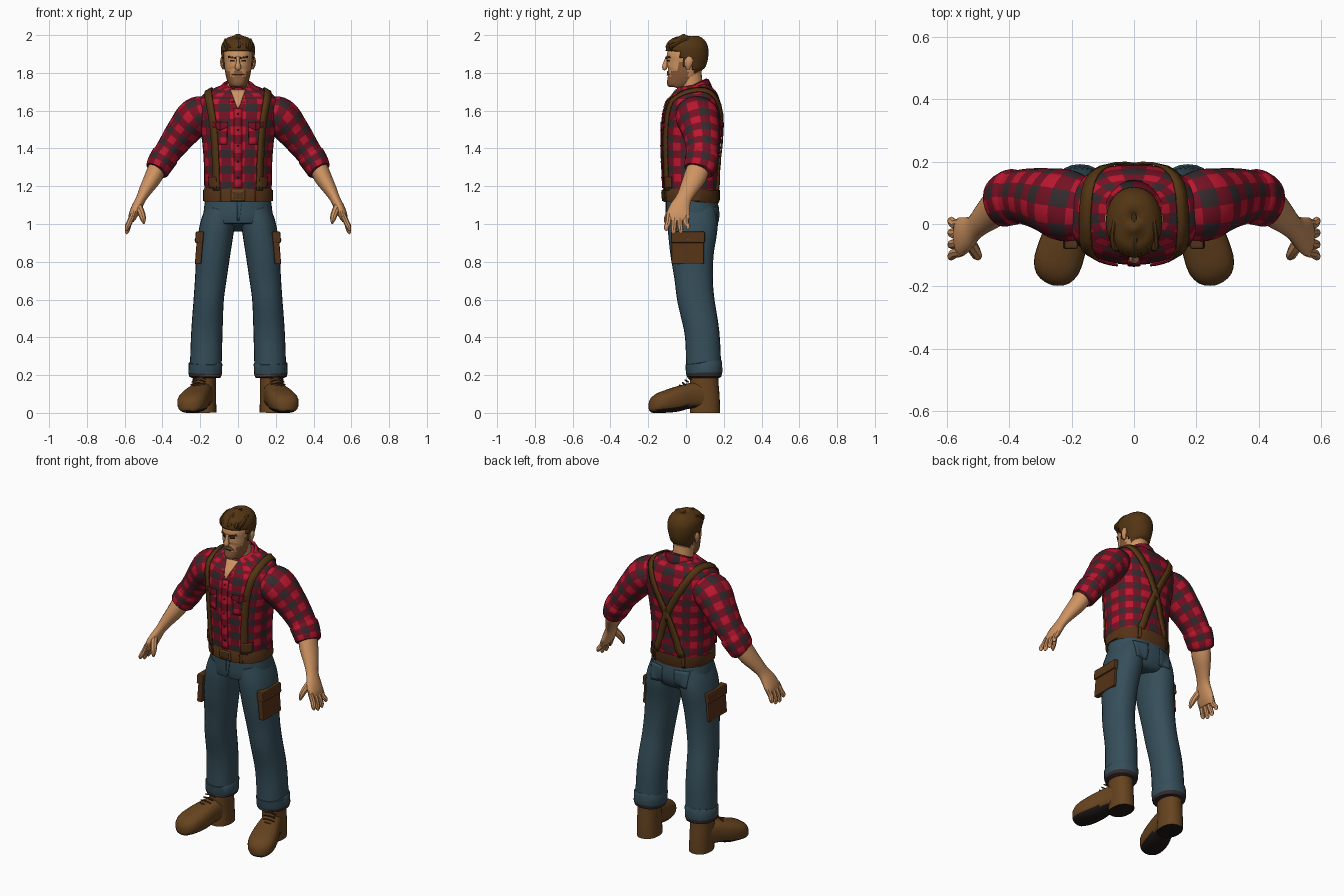
import bpy, bmesh, math
from mathutils import Vector
from mathutils.bvhtree import BVHTree

if "Cube" in bpy.data.objects:
    bpy.data.objects.remove(bpy.data.objects["Cube"])


def colour(name, r, g, b):
    m = bpy.data.materials.new(name)
    m.diffuse_color = [(c / 255) ** 2.2 for c in (r, g, b)] + [1]
    m.use_nodes = True
    m.node_tree.nodes["Principled BSDF"].inputs["Base Color"].default_value = m.diffuse_color
    return m


RED = colour("shirt red", 186, 29, 50)
WINE = colour("shirt dark red", 116, 24, 40)
BLACK = colour("shirt charcoal", 54, 46, 48)
DENIM = colour("denim blue", 56, 79, 90)
BOOT = colour("boot brown", 102, 69, 36)
LEATHER = colour("leather brown", 86, 54, 29)
HAIR = colour("hair brown", 84, 56, 26)
SKIN = colour("skin", 205, 146, 98)
BEARD = colour("beard brown", 138, 92, 60)
SOLE = colour("sole black", 36, 29, 28)
PLAID = [RED, WINE, BLACK]


def build(name, verts, faces, mats, idx=None, rule=None, mirror=False, solid=0, angle=40):
    me = bpy.data.meshes.new(name)
    me.from_pydata([tuple(v) for v in verts], [], faces)
    for m in mats:
        me.materials.append(m)
    if idx:
        for poly, i in zip(me.polygons, idx):
            poly.material_index = i
    bm = bmesh.new()
    bm.from_mesh(me)
    bmesh.ops.recalc_face_normals(bm, faces=bm.faces)
    if rule:
        for f in bm.faces:
            f.material_index = rule(f.calc_center_median(), f.normal)
    for f in bm.faces:
        f.smooth = True
    bm.to_mesh(me)
    bm.free()
    me.set_sharp_from_angle(angle=math.radians(angle))
    ob = bpy.data.objects.new(name, me)
    bpy.context.collection.objects.link(ob)
    if solid:
        s = ob.modifiers.new("thickness", 'SOLIDIFY')
        s.thickness, s.offset = solid, 0
    if mirror:
        ob.modifiers.new("mirror", 'MIRROR').use_mirror_merge = False
    return ob


def resample(rings, rows):
    """Smooth a list of points and space them evenly."""
    P = [Vector(r) for r in rings]
    P = [P[0] * 2 - P[1]] + P + [P[-1] * 2 - P[-2]]
    D = []
    for i in range(1, len(P) - 2):
        a, b, c, d = P[i - 1:i + 3]
        for k in range(12):
            t = k / 12
            D.append(0.5 * (2 * b + (c - a) * t + (2 * a - 5 * b + 4 * c - d) * t * t
                            + (3 * b - a - 3 * c + d) * t ** 3))
    D.append(P[-2])
    L = [0]
    for a, b in zip(D, D[1:]):
        L.append(L[-1] + (b - a).length)
    out, j = [], 0
    for k in range(rows + 1):
        s = L[-1] * k / rows
        while j < len(L) - 2 and L[j + 1] < s:
            j += 1
        out.append(D[j].lerp(D[j + 1], (s - L[j]) / (L[j + 1] - L[j])))
    return out


def checks(u, v):
    return (u // 2) % 2 + (v // 2) % 2


def tube(name, rings, mats, n=16, p=2, rows=0, ref=(0, 1, 0), plaid=False, upright=False, **kw):
    """Loft of rounded rings: x, y, z, half width, half depth."""
    R = resample(rings, rows) if rows else [Vector(r) for r in rings]
    C = [Vector(r[:3]) for r in R]
    verts, faces, idx = [], [], []
    for i, r in enumerate(R):
        t = C[min(i + 1, len(C) - 1)] - C[max(i - 1, 0)]
        if upright:
            t.z = 0
        t.normalize()
        b = Vector(ref)
        b = (b - t * b.dot(t)).normalized()
        a = b.cross(t)
        for k in range(n):
            w = 2 * math.pi * k / n
            c, s = (math.copysign(abs(q) ** (2 / p), q) for q in (math.cos(w), math.sin(w)))
            verts.append(C[i] + a * c * r[3] + b * s * r[4])
    for i in range(len(R) - 1):
        for k in range(n):
            q = (k + 1) % n
            faces.append((i * n + k, i * n + q, i * n + n + q, i * n + n + k))
            idx.append(checks(k, i) if plaid else 0)
    faces += [tuple(range(n)), tuple(range(len(verts) - n, len(verts)))]
    return build(name, verts, faces, mats, idx + [0, 0], **kw)


def stack(levels):
    """Rings from z, half width, front y, back y."""
    return [(0, (f + b) / 2, z, w, (b - f) / 2) for z, w, f, b in levels]


def tree(*obs):
    V, F = [], []
    for o in obs:
        k = len(V)
        V += [v.co.copy() for v in o.data.vertices]
        F += [[i + k for i in q.vertices] for q in o.data.polygons]
    return BVHTree.FromPolygons(V, F)


def patch(name, quad, surf, mats, side=-1, off=0.003, nu=6, nv=6, plaid=False, **kw):
    """Thin plate with x, z corners, laid on the front (-1) or back (1) of a surface."""
    q = [Vector(c) for c in quad]
    verts, faces, idx = [], [], []
    for j in range(nv + 1):
        for i in range(nu + 1):
            p = q[0].lerp(q[1], i / nu).lerp(q[3].lerp(q[2], i / nu), j / nv)
            hit = surf.ray_cast(Vector((p.x, side, p.y)), Vector((0, -side, 0)))[0]
            hit = hit or surf.find_nearest(Vector((p.x, side * .1, p.y)))[0]
            verts.append(hit + Vector((0, side * off, 0)))
            if i < nu and j < nv:
                k = j * (nu + 1) + i
                faces.append((k, k + 1, k + nu + 2, k + nu + 1))
                idx.append(checks(i, j) if plaid else 0)
    return build(name, verts, faces, mats, idx, solid=.005, **kw)


# Shirt body and sleeves
torso = tube("shirt_body", stack([
    (1.15, .168, -.11, .162), (1.19, .178, -.12, .172), (1.3, .18, -.126, .172), (1.42, .188, -.131, .183),
    (1.52, .203, -.127, .19), (1.6, .215, -.116, .19), (1.66, .205, -.095, .178),
    (1.7, .16, -.072, .148), (1.735, .08, -.045, .11)]), PLAID, n=44, p=2.4, rows=34, plaid=True)
sleeve = tube("sleeve", [
    (.15, .045, 1.605, .078, .098), (.222, .06, 1.57, .1, .116), (.295, .08, 1.485, .088, .1),
    (.358, .088, 1.4, .074, .088), (.412, .08, 1.325, .064, .08)], PLAID, n=24, rows=20, plaid=True, mirror=True)
tube("rolled_cuff", [(.378, .09, 1.372, .066, .08), (.386, .088, 1.36, .074, .09), (.41, .08, 1.322, .071, .088),
     (.428, .07, 1.285, .064, .082), (.433, .067, 1.278, .054, .07)], PLAID, n=24, rows=7, plaid=True, mirror=True)
body = tree(torso, sleeve)
chest = tree(torso)

# Collar strip, open at the front
cv, cf, ci = [], [], []
N = 28
for i in range(N + 1):
    w = math.radians(9 + 342 * i / N)
    f = (1 + math.cos(w)) / 2
    for r, z, y in ((.074, 1.765 - .075 * f, .03), (.086, 1.764 - .08 * f, .03), (.122, 1.7 - .06 * f ** 2, .024)):
        cv.append((r * math.sin(w), y - r * (1 + .1 * f) * math.cos(w), z))
    if i < N:
        for j in (0, 1):
            k = i * 3 + j
            cf.append((k, k + 1, k + 4, k + 3))
            ci.append((i // 2) % 2 + j * ((i // 4) % 2))
build("collar", cv, cf, PLAID, ci, solid=.01)

# Shirt front details
patch("open_neck", [(-.004, 1.615), (.004, 1.615), (.04, 1.71), (-.04, 1.71)], chest, [SKIN])
patch("button_band", [(-.02, 1.19), (.02, 1.19), (.02, 1.61), (-.02, 1.61)], chest, PLAID, nu=2, nv=18, plaid=True)
for k in range(5):
    z = 1.24 + k * .085
    patch("button", [(-.004, z), (.004, z), (.004, z + .008), (-.004, z + .008)], chest, [SOLE], off=.005, nu=1, nv=1)
patch("shirt_pocket", [(.058, 1.42), (.128, 1.42), (.13, 1.53), (.056, 1.53)], chest, PLAID,
      off=.004, nu=4, nv=6, plaid=True, mirror=True)
for x0, x1, z0, z1 in ((.052, .094, 1.515, 1.495), (.094, .134, 1.495, 1.515)):
    patch("pocket_flap", [(x0, z0), (x1, z1), (x1, 1.54), (x0, 1.54)], chest, [WINE], off=.009, mirror=True)


# Suspenders wrapped over the shirt
def strap(name, path, width, rows=40):
    pts = [body.find_nearest(p)[:2] for p in resample(path, rows)]
    verts, faces = [], []
    for i, (p, nrm) in enumerate(pts):
        t = pts[min(i + 1, rows)][0] - pts[max(i - 1, 0)][0]
        side = t.cross(nrm).normalized() * width / 2
        verts += [p + nrm * .006 - side, p + nrm * .006 + side]
        if i < rows:
            faces.append((2 * i, 2 * i + 1, 2 * i + 3, 2 * i + 2))
    build(name, verts, faces, [HAIR], solid=.008, mirror=True)


strap("suspender", [(.13, -.13, 1.17), (.138, -.14, 1.35), (.15, -.14, 1.52), (.16, -.09, 1.66), (.16, .02, 1.71),
                    (.145, .12, 1.7), (.105, .21, 1.61), (.0, .22, 1.42), (-.1, .2, 1.17)], .04)
patch("strap_clip", [(.112, 1.19), (.152, 1.19), (.156, 1.25), (.116, 1.25)], chest, [LEATHER], off=.012, mirror=True)

# Jeans
hips = tube("jeans_hips", stack([(1.16, .168, -.105, .162), (1.1, .178, -.106, .17), (1.04, .183, -.104, .176),
            (1.0, .172, -.09, .168), (.978, .1, -.05, .12)]), [DENIM], n=36, p=2.3, rows=12)
leg = tube("jeans_leg", [
    (.09, .032, 1.08, .08, .125), (.112, .035, .98, .092, .132), (.13, .032, .85, .09, .116), (.143, .04, .72, .084, .102),
    (.155, .052, .6, .08, .098), (.165, .085, .42, .083, .092), (.172, .095, .2, .084, .093)],
    [DENIM], n=24, p=2.2, rows=24, mirror=True)
tube("jeans_cuff", [(.172, .093, .268, .084, .094), (.172, .094, .26, .089, .098), (.174, .096, .21, .089, .096),
     (.175, .096, .19, .084, .09), (.175, .096, .185, .07, .078)], [DENIM, BLACK], n=24, p=2.2, mirror=True,
     rule=lambda c, n: int(c.z < .205))
seat = tree(hips, leg)
patch("back_pocket", [(.045, .99), (.12, .99), (.13, 1.09), (.04, 1.09)], seat, [DENIM],
      side=1, off=.001, mirror=True)
patch("fly", [(-.004, 1.02), (.008, 1.02), (.02, 1.12), (-.004, 1.12)], seat, [DENIM], off=.001)

# Belt, buckle and loops
belt = tube("belt", stack([(1.12, .17, -.108, .166), (1.122, .184, -.12, .179), (1.18, .184, -.125, .179),
            (1.182, .17, -.108, .166)]), [LEATHER], n=40, p=2.3)
waist = tree(belt)
patch("buckle", [(-.036, 1.122), (.036, 1.122), (.036, 1.18), (-.036, 1.18)], waist, [BOOT])
patch("buckle_hole", [(-.024, 1.134), (.024, 1.134), (.024, 1.168), (-.024, 1.168)], waist, [LEATHER], off=.005)
for s in (-1, 1):
    patch("belt_loop", [(.09, 1.112), (.106, 1.112), (.106, 1.188), (.09, 1.188)], waist, [LEATHER],
          side=s, off=.005, mirror=True)


# Thigh pouches
def box(name, c, d, mat, tilt=0.0):
    bpy.ops.mesh.primitive_cube_add(size=1)
    o = bpy.context.object
    o.name = name
    for v in o.data.vertices:
        x, y, z = (v.co[i] * d[i] for i in range(3))
        v.co = (c[0] + x - z * tilt, c[1] + y, c[2] + z)
    o.data.materials.append(mat)
    b = o.modifiers.new("bevel", 'BEVEL')
    b.width, b.segments = .007, 2
    o.modifiers.new("mirror", 'MIRROR').use_mirror_merge = False


box("thigh_pouch", (.205, .01, .87), (.034, .172, .165), LEATHER, .08)
box("pouch_flap", (.204, .01, .93), (.044, .18, .06), LEATHER, .08)
box("pouch_button", (.224, .01, .915), (.01, .014, .014), BOOT)

# Boots with toes turned out, heel block under the shaft
foot = [(.12, .055, .075, .09), (.03, .062, .068, .092), (-.04, .073, .068, .075), (-.1, .078, .061, .062),
        (-.145, .073, .053, .053), (-.178, .052, .041, .042), (-.192, .022, .022, .036), (-.195, .006, .008, .034)]
tube("boot_foot", [(.178 + (.1 - y) * .3, y, z, a, b) for y, a, b, z in foot], [BOOT, SOLE], n=24, p=2.6,
     rows=18, ref=(0, 0, 1), upright=True, mirror=True, rule=lambda c, n: int(n.z < -.5 and c.z < .04))
tube("boot_shaft", [(.176, .1, 0, .062, .08), (.177, .1, .04, .062, .08), (.178, .1, .1, .061, .077),
     (.178, .096, .16, .062, .076), (.178, .096, .235, .06, .075)], [BOOT, SOLE], n=24, p=2.2, mirror=True, rows=8,
     rule=lambda c, n: int(n.z < -.5))
for k in range(4):
    y, z = -.03 + .015 * k, .145 + .014 * k
    x = .178 + (.1 - y) * .3
    tube("boot_lace", [(x - .036, y + .006, z - .01, .004, .004), (x, y - .004, z + .002, .004, .004),
         (x + .036, y + .012, z - .01, .004, .004)], [LEATHER], n=6, rows=5, ref=(0, 0, 1), mirror=True)

# Forearms, hands and fingers
tube("forearm_and_palm", [
    (.412, .08, 1.33, .05, .06), (.448, .048, 1.25, .047, .06), (.486, .014, 1.185, .036, .048),
    (.513, -.012, 1.135, .027, .042), (.538, -.032, 1.085, .027, .056), (.558, -.042, 1.04, .023, .064),
    (.566, -.044, 1.015, .014, .058)], [SKIN], n=18, rows=18, mirror=True)
for k, drop in enumerate((.962, .946, .949, .97)):
    y = -.09 + k * .031
    tip = y - .014 + k * .007
    tube("finger", [(.556, y, 1.05, .015, .016), (.576, y - .004, 1.005, .015, .016), (.587, tip, drop + .02, .013, .014),
         (.59, tip, drop + .005, .008, .009), (.591, tip, drop, .002, .002)], [SKIN], n=8, rows=8, mirror=True)
tube("thumb", [(.53, -.055, 1.1, .02, .02), (.512, -.085, 1.06, .019, .019), (.502, -.103, 1.025, .015, .015),
     (.498, -.108, 1.0, .004, .004)], [SKIN], n=8, rows=7, mirror=True)

# Neck and head
tube("neck", [(0, .04, 1.6, .07, .06), (0, .03, 1.7, .06, .062), (0, .02, 1.82, .056, .06)], [SKIN], n=20, rows=6)
head = tube("head", stack([
    (1.725, .02, -.09, -.055), (1.735, .038, -.108, -.03), (1.765, .056, -.112, .03), (1.8, .067, -.107, .07),
    (1.85, .073, -.102, .092), (1.9, .076, -.1, .098), (1.94, .062, -.075, .08), (1.958, .03, -.035, .04)]),
    [SKIN, BEARD], n=40, p=2.2, rows=32,
    rule=lambda c, n: int(c.z < 1.78 and c.y < .01 or -.04 < c.y < .01 and c.z < 1.86 or
                          c.z < 1.81 and -.08 < c.y < 0))
face = tree(head)
tube("nose", [(0, -.1, 1.885, .008, .008), (0, -.108, 1.855, .01, .012), (0, -.113, 1.828, .017, .015),
     (0, -.108, 1.816, .01, .008)], [SKIN], n=10, rows=8)
patch("moustache", [(-.034, 1.79), (.034, 1.79), (.016, 1.81), (-.016, 1.81)], face, [BEARD])
patch("mouth", [(-.02, 1.786), (.02, 1.786), (.02, 1.79), (-.02, 1.79)], face, [SOLE], off=.004, nv=1)
patch("eye", [(.018, 1.861), (.042, 1.861), (.042, 1.869), (.018, 1.869)], face, [SOLE], off=.001, mirror=True)
patch("eyebrow", [(.012, 1.874), (.052, 1.88), (.05, 1.889), (.012, 1.883)], face, [HAIR], off=.005, mirror=True)
tube("ear", [(.076, .012, 1.82, .006, .01), (.082, .012, 1.84, .01, .018), (.085, .016, 1.865, .01, .022),
     (.082, .016, 1.885, .006, .012)], [SKIN], n=10, rows=6, mirror=True)

# Hair shell trimmed around the face, with swept locks
hair = tube("hair", stack([
    (1.77, .055, -.05, .075), (1.81, .073, -.09, .095), (1.86, .082, -.108, .112), (1.91, .09, -.108, .119),
    (1.95, .086, -.1, .113), (1.98, .064, -.076, .088), (1.994, .03, -.035, .045), (1.997, .006, 0, .012)]),
    [HAIR], n=40, p=2.1, rows=30)
bm = bmesh.new()
bm.from_mesh(hair.data)
gone = []
for f in bm.faces:
    c = f.calc_center_median()
    edge = -.028 if c.z > 1.885 else (-.015 if c.z > 1.83 else .04)
    if c.z < 1.918 and c.y < edge or c.z < 1.78:
        gone.append(f)
bmesh.ops.delete(bm, geom=gone, context='FACES')
bm.to_mesh(hair.data)
bm.free()
hair.modifiers.new("thickness", 'SOLIDIFY').thickness = .012
for k in range(7):
    x = (k - 3) * .021
    d = abs(k - 3) * .006
    tube("hair_lock", [(x * .95, -.094 + d, 1.916 + (k % 2) * .006, .005, .005), (x + .004, -.097 + d, 1.94, .012, .012),
         (x * 1.05, -.065 + d, 1.972 - d, .013, .013), (x, 0, 1.988 - d * .8, .01, .01),
         (x * .8, .07, 1.978 - d, .004, .004)], [HAIR], n=8, rows=12, ref=(1, 0, 0))
